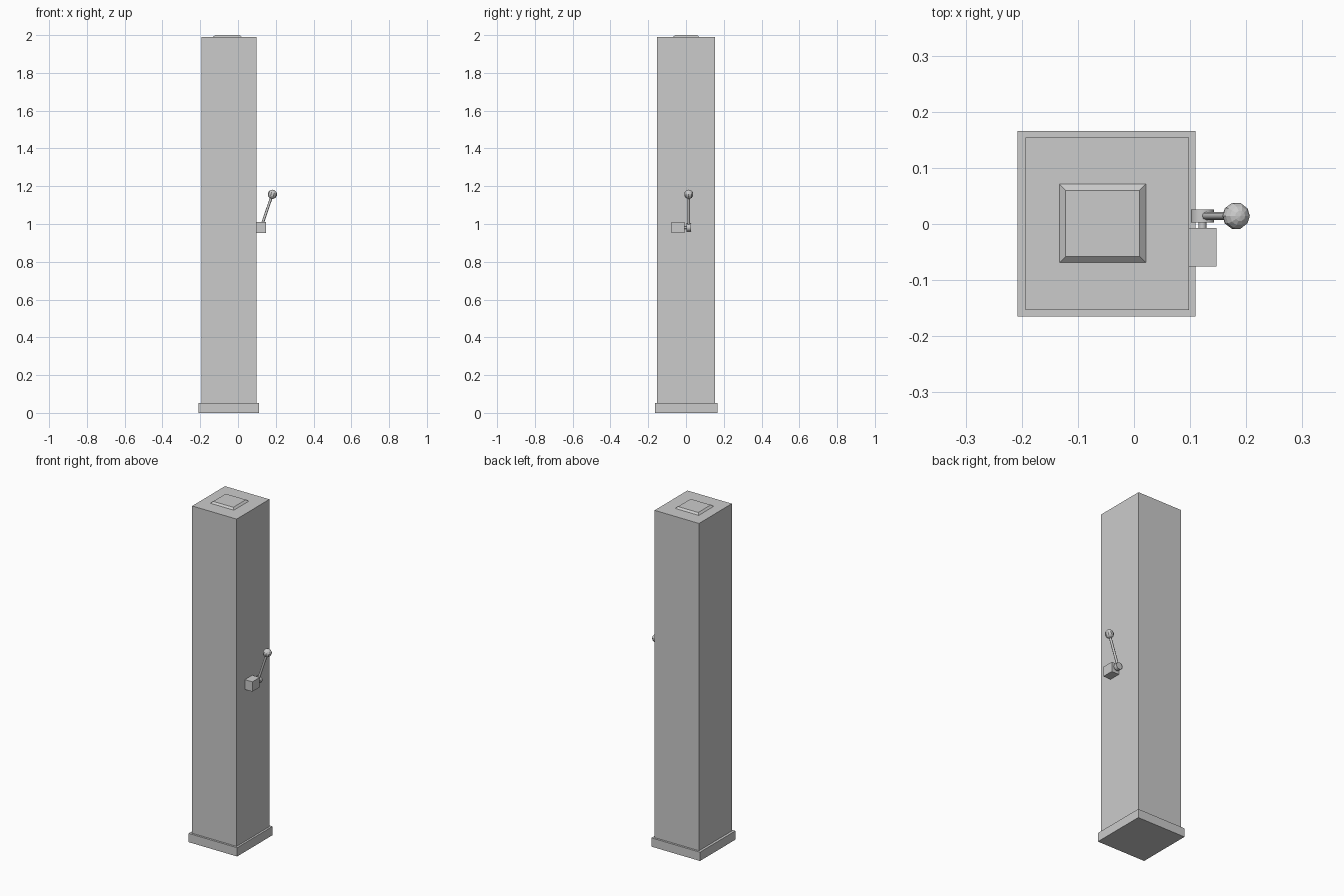
import bpy, math
from mathutils import Vector

if "Cube" in bpy.data.objects:
    bpy.data.objects.remove(bpy.data.objects["Cube"])


def box(name, x0, x1, y0, y1, z0, z1, inset=0.0):
    """Axis-aligned box whose top face may be inset to make a bevelled block."""
    bpy.ops.mesh.primitive_cube_add(size=1)
    ob = bpy.context.object
    ob.name = name
    for v in ob.data.vertices:
        s = inset if v.co.z > 0 else 0.0
        v.co = (x0 + s if v.co.x < 0 else x1 - s,
                y0 + s if v.co.y < 0 else y1 - s,
                z0 if v.co.z < 0 else z1)
    return ob


def rod(name, a, b, radius, sides, smooth=True):
    """Cylinder between two points."""
    a, b = Vector(a), Vector(b)
    bpy.ops.mesh.primitive_cylinder_add(vertices=sides, radius=radius, depth=(b - a).length,
                                        location=(a + b) / 2)
    ob = bpy.context.object
    ob.name = name
    ob.rotation_euler = (b - a).to_track_quat('Z', 'Y').to_euler()
    if smooth:
        bpy.ops.object.shade_smooth_by_angle(angle=math.radians(50))
    return ob


# Cabinet column with plinth and raised top plate
box("plinth", -0.208, 0.110, -0.165, 0.166, 0.0, 0.052)
box("column", -0.193, 0.098, -0.153, 0.154, 0.052, 1.99)
box("top_plate", -0.133, 0.021, -0.069, 0.071, 1.99, 2.0, inset=0.011)

# Lever mount on the right side
box("lever_mount", 0.097, 0.147, -0.076, -0.007, 0.952, 1.01)

# Pivot hub, its axle, and the lever arm
pivot = Vector((0.122, 0.0145, 0.981))
knob = Vector((0.182, 0.0145, 1.157))
rod("axle", (pivot.x, -0.01, pivot.z), (pivot.x, 0.006, pivot.z), 0.007, 12)
rod("pivot_hub", (pivot.x, 0.003, pivot.z), (pivot.x, 0.026, pivot.z), 0.0205, 12)
rod("lever_arm", pivot, knob, 0.007, 8)

# Faceted knob aligned with the lever
bpy.ops.mesh.primitive_uv_sphere_add(segments=10, ring_count=8, radius=0.0245, location=knob)
ball = bpy.context.object
ball.name = "lever_knob"
ball.rotation_euler = (knob - pivot).to_track_quat('Z', 'Y').to_euler()
